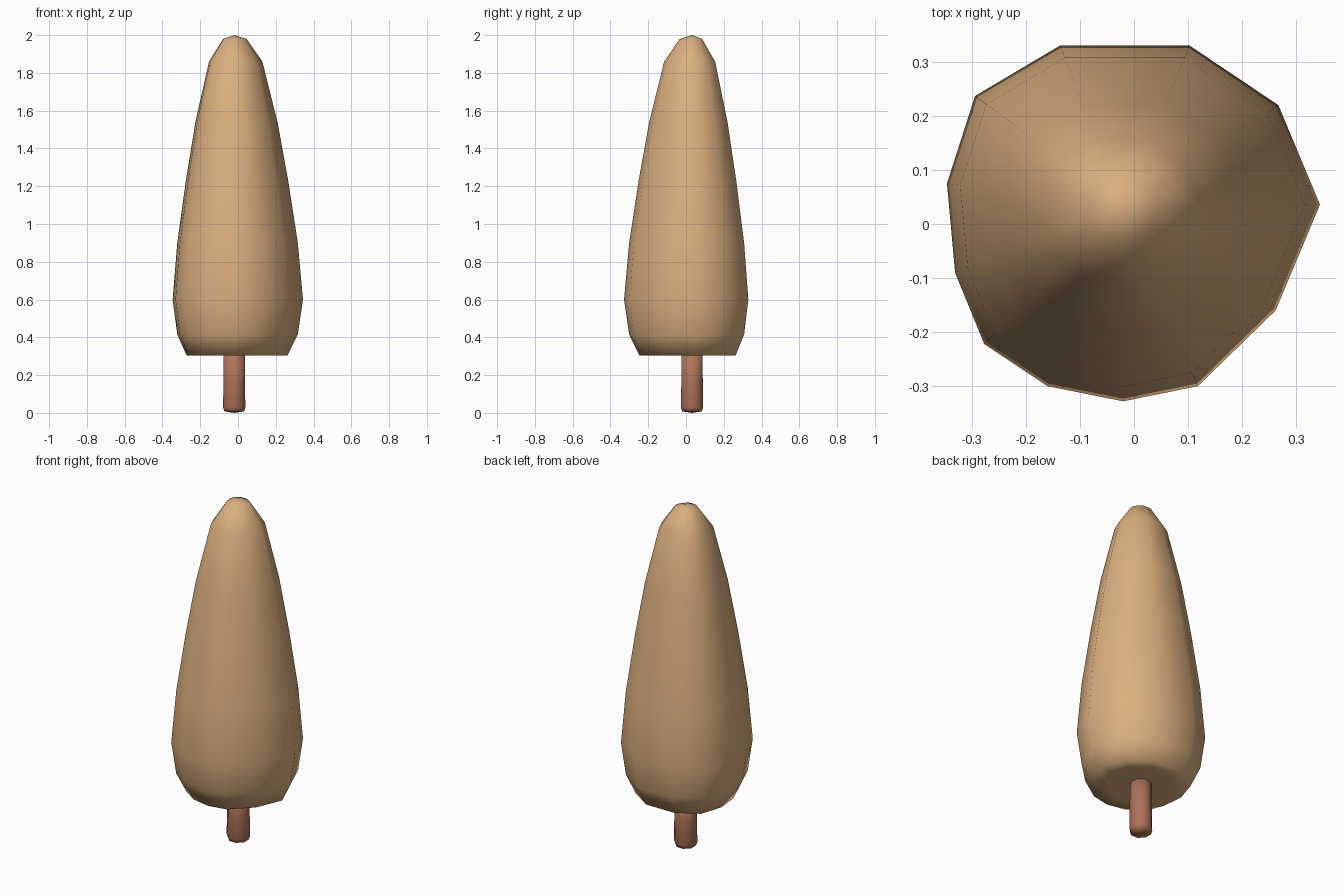
import bpy, bmesh, math
from mathutils import Vector

if "Cube" in bpy.data.objects:
    bpy.data.objects.remove(bpy.data.objects["Cube"])

AXIS = Vector((-0.02, 0.032))  # slightly off-centre trunk axis


def material(name, rgb):
    m = bpy.data.materials.new(name)
    m.diffuse_color = (*rgb, 1.0)
    m.use_nodes = True
    m.node_tree.nodes["Principled BSDF"].inputs["Base Color"].default_value = m.diffuse_color
    return m


def loft(name, outline, rings, bottom_z, top_z, mat):
    """Skin scaled copies of an outline around AXIS, closed with fans at both ends."""
    bm = bmesh.new()
    n = len(outline)
    loops = [[bm.verts.new((*(AXIS + (Vector(p) - AXIS) * s), z)) for p in outline]
             for z, s in rings]
    for lo, hi in zip(loops, loops[1:]):
        for i in range(n):
            j = (i + 1) % n
            bm.faces.new((lo[i], lo[j], hi[j], hi[i]))
    for loop, z in ((loops[0], bottom_z), (loops[-1], top_z)):
        tip = bm.verts.new((*AXIS, z))
        for i in range(n):
            bm.faces.new((loop[i], loop[(i + 1) % n], tip))
    bmesh.ops.recalc_face_normals(bm, faces=bm.faces)
    for f in bm.faces:
        f.smooth = True
    me = bpy.data.meshes.new(name)
    bm.to_mesh(me)
    bm.free()
    me.materials.append(mat)
    ob = bpy.data.objects.new(name, me)
    bpy.context.collection.objects.link(ob)
    return ob


# Foliage: irregular twelve-sided outline at its widest, scaled per height
crown = [(0.344, 0.036), (0.267, 0.22), (0.103, 0.33), (-0.137, 0.33),
         (-0.294, 0.237), (-0.346, 0.075), (-0.331, -0.09), (-0.277, -0.222),
         (-0.16, -0.30), (-0.02, -0.328), (0.118, -0.30), (0.262, -0.16)]
loft("foliage", crown,
     [(0.305, 0.52), (0.305, 0.775), (0.415, 0.925), (0.6, 1.0), (0.9, 0.925),
      (1.23, 0.785), (1.54, 0.63), (1.86, 0.41), (1.98, 0.18)],
     0.305, 2.0, material("tan foliage", (0.71, 0.43, 0.21)))

# Trunk: short eight-sided post with a softened foot
post = [AXIS + 0.064 * Vector((math.cos(a), math.sin(a)))
        for a in (math.tau * (i + 0.5) / 8 for i in range(8))]
loft("trunk", post, [(0.008, 0.88), (0.03, 1.0), (0.16, 0.96), (0.33, 0.95)],
     0.0, 0.33, material("reddish brown bark", (0.42, 0.17, 0.10)))
